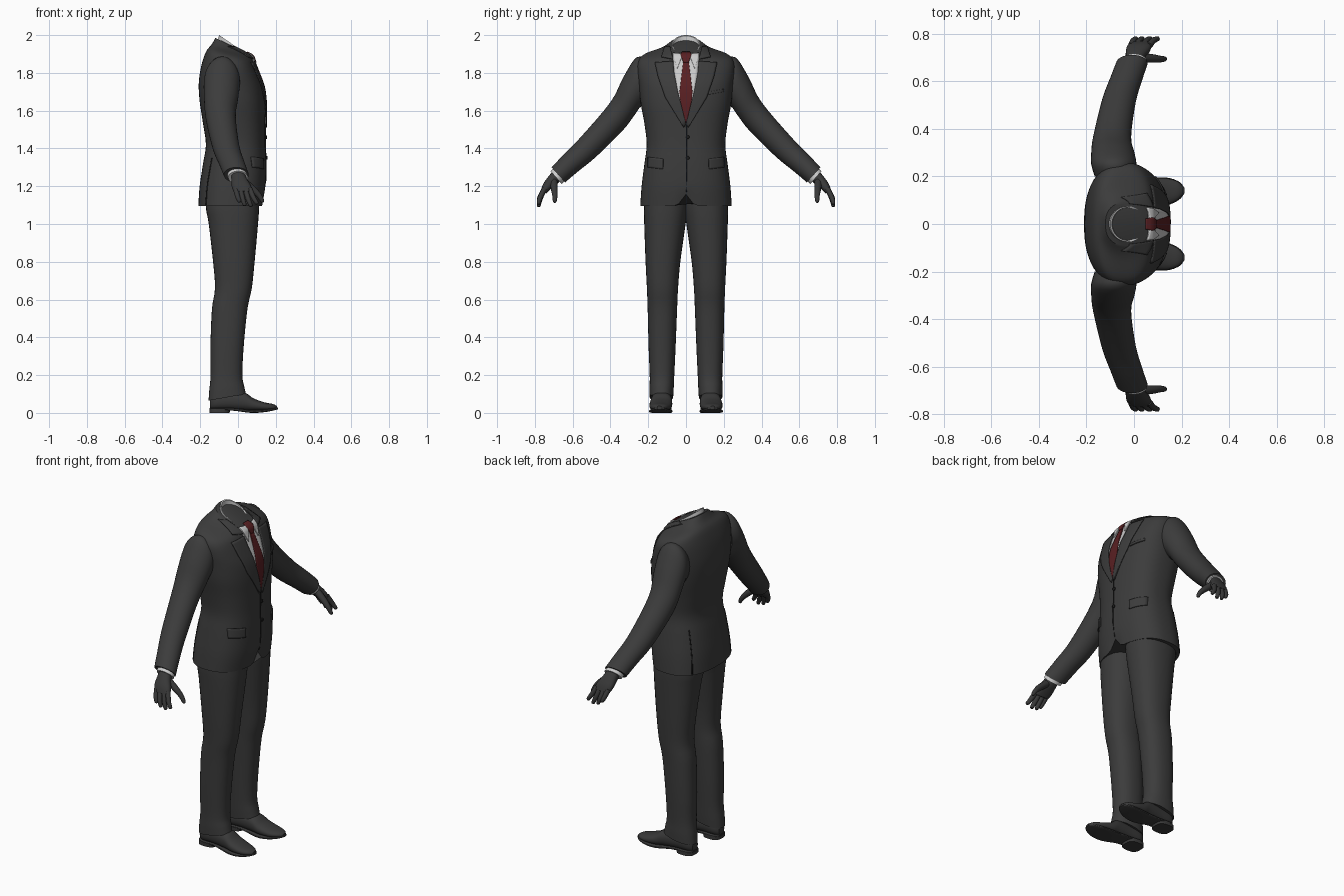
import bpy
import bmesh
import math
from mathutils import Vector
from mathutils.bvhtree import BVHTree

default_cube = bpy.data.objects.get("Cube")
if default_cube:
    bpy.data.objects.remove(default_cube, do_unlink=True)

parts = []
surfaces = []


def material(name, red, green, blue):
    mat = bpy.data.materials.new(name)
    mat.use_nodes = True
    mat.diffuse_color = (red, green, blue, 1)
    shader = mat.node_tree.nodes["Principled BSDF"]
    shader.inputs["Base Color"].default_value = (red, green, blue, 1)
    shader.inputs["Roughness"].default_value = 0.8
    return mat


suit = material("charcoal suit", .045, .045, .045)
leather = material("dark leather", .04, .04, .04)
shirt = material("white shirt", .6, .6, .6)
silk = material("dark red silk", .1, .014, .016)
thread = material("black thread", .012, .012, .012)


def finish(name, bm, mat):
    bmesh.ops.remove_doubles(bm, verts=bm.verts, dist=0.0001)
    bmesh.ops.recalc_face_normals(bm, faces=bm.faces)
    mesh = bpy.data.meshes.new(name)
    bm.to_mesh(mesh)
    mesh.materials.append(mat)
    obj = bpy.data.objects.new(name, mesh)
    bpy.context.collection.objects.link(obj)
    parts.append(obj)
    return obj


def spline(a, b, c, d, t):
    return b + ((c - a) * t + (a * 2 - b * 5 + c * 4 - d) * t * t
                + (b * 3 - a - c * 3 + d) * t ** 3) / 2


# Cross-sections: each is a centre and two half axes
def level(back_x, back_z, front_x, front_z, y_min, y_max):
    back, front = Vector((back_x, 0, back_z)), Vector((front_x, 0, front_z))
    centre = (back + front) / 2 + Vector((0, (y_min + y_max) / 2, 0))
    return centre, (front - back) / 2, Vector((0, (y_max - y_min) / 2, 0))


def slanted(top_y, top_z, low_y, low_z, x_min, x_max):
    top, low = Vector((0, top_y, top_z)), Vector((0, low_y, low_z))
    centre = (top + low) / 2 + Vector(((x_min + x_max) / 2, 0, 0))
    return centre, (top - low) / 2, Vector(((x_max - x_min) / 2, 0, 0))


def upright(x, z_min, z_max, y, half_width):
    return (Vector((x, y, (z_min + z_max) / 2)),
            Vector((0, 0, (z_max - z_min) / 2)), Vector((0, half_width, 0)))


def loft(name, rings, mat, power=2.0, side=1, segments=32, steps=4, shape=None):
    """Skin a smooth surface over cross-sections, capped at both ends."""
    dense = []
    last = len(rings) - 1
    for i in range(last):
        four = [rings[max(0, min(last, i + k))] for k in (-1, 0, 1, 2)]
        for s in range(steps):
            dense.append([spline(*[r[k] for r in four], s / steps) for k in range(3)])
    dense.append(rings[last])
    bm = bmesh.new()
    loops = []
    for centre, u, v in dense:
        loop = []
        for k in range(segments):
            angle = math.tau * k / segments
            c, s = math.cos(angle), math.sin(angle)
            p = (centre + u * math.copysign(abs(c) ** (2 / power), c)
                 + v * math.copysign(abs(s) ** (2 / power), s))
            p.y *= side
            if shape:
                shape(p)
            loop.append(bm.verts.new(p))
        loops.append(loop)
    for a, b in zip(loops, loops[1:]):
        for k in range(segments):
            n = (k + 1) % segments
            bm.faces.new((a[k], a[n], b[n], b[k]))
    bm.faces.new(loops[0])
    bm.faces.new(loops[-1])
    return finish(name, bm, mat)


def tube(name, points, radii, mat, side):
    """Round finger along a path."""
    points = [Vector(p) for p in points]
    rings = []
    for i, (p, r) in enumerate(zip(points, radii)):
        along = (points[min(i + 1, len(points) - 1)] - points[max(i - 1, 0)]).normalized()
        u = along.cross(Vector((1, 0, 0))).normalized()
        rings.append((p, u * r, along.cross(u) * r))
    return loft(name, rings, mat, side=side, segments=12, steps=3)


def panel(name, rows, mat, side=1, lift=.003, facing=1, columns=8, steps=6):
    """Thin plate laid on the jacket; rows are (inner y, z, outer y, z)."""
    bm = bmesh.new()
    grid = []
    for a, b in zip(rows, rows[1:]):
        for s in range(steps + 1):
            y0, z0, y1, z1 = [p + (q - p) * s / steps for p, q in zip(a, b)]
            line = []
            for k in range(columns + 1):
                t = k / columns
                y, z = side * (y0 + (y1 - y0) * t), z0 + (z1 - z0) * t
                hits = [tree.ray_cast(Vector((facing, y, z)), Vector((-facing, 0, 0)))[0]
                        for tree in surfaces]
                x = max([h.x * facing for h in hits if h] or [.06])
                line.append(bm.verts.new(((x + lift) * facing, y, z)))
            grid.append(line)
    for a, b in zip(grid, grid[1:]):
        for k in range(columns):
            bm.faces.new((a[k], a[k + 1], b[k + 1], b[k]))
    bmesh.ops.dissolve_degenerate(bm, edges=bm.edges, dist=0.0001)
    obj = finish(name, bm, mat)
    solid = obj.modifiers.new("thickness", "SOLIDIFY")
    solid.thickness, solid.offset = .006, 0
    return obj


# Jacket body, with the front hem curving away from the middle
def cutaway(p):
    if p.x > 0 and abs(p.y) < .07 and p.z < 1.2:
        p.z += .06 * (1 - abs(p.y) / .07) ** 2 * (1.2 - p.z) / .1


profile = [(-.21, 1.095, .13, 1.095, .242), (-.203, 1.2, .145, 1.2, .235),
           (-.185, 1.32, .148, 1.32, .22), (-.17, 1.42, .145, 1.42, .208),
           (-.185, 1.53, .145, 1.53, .22), (-.203, 1.65, .145, 1.63, .24),
           (-.208, 1.74, .135, 1.72, .25), (-.198, 1.82, .115, 1.78, .258),
           (-.182, 1.88, .095, 1.83, .255), (-.165, 1.92, .083, 1.86, .225),
           (-.14, 1.95, .075, 1.885, .14), (-.12, 1.985, .06, 1.9, .09)]
jacket = loft("jacket", [level(a, b, c, d, -w, w) for a, b, c, d, w in profile],
              suit, power=2.5, segments=64, shape=cutaway)

# Shirt collar with an open rim and a dark stop inside
collar = loft("shirt_collar", [level(-.118, 1.93, .062, 1.83, -.075, .075),
                               level(-.1, 2, .046, 1.9, -.075, .075),
                               level(-.093, 1.996, .039, 1.9, -.069, .069),
                               level(-.09, 1.96, .04, 1.87, -.068, .068)],
              shirt, steps=1, segments=48)
loft("neck_stop", [level(-.091, 1.962, .041, 1.872, -.069, .069),
                   level(-.091, 1.968, .041, 1.878, -.069, .069)], suit, steps=1)

for part in (jacket, collar):
    surfaces.append(BVHTree.FromPolygons([v.co for v in part.data.vertices],
                                         [p.vertices for p in part.data.polygons]))

# Shirt front, tie and fastening
panel("shirt_front", [(-w, z, w, z) for w, z in
                      ((.07, 1.9), (.062, 1.8), (.045, 1.7), (.002, 1.53))], shirt, lift=.001)
panel("tie_blade", [(-w, z, w, z) for w, z in
                    ((.014, 1.865), (.034, 1.7), (.03, 1.65), (.002, 1.535))], silk, lift=.006)
panel("tie_knot", [(-w, z, w, z) for w, z in
                   ((.022, 1.91), (.028, 1.895), (.014, 1.855))], silk, lift=.01)
panel("front_seam", [(0, 1.53, .004, 1.53), (0, 1.17, .004, 1.17)], thread, lift=0, columns=1)
for name, z in (("upper_button", 1.46), ("lower_button", 1.35)):
    panel(name, [(.01 - w, z + h, .01 + w, z + h) for w, h in
                 ((.004, .009), (.009, .004), (.009, -.004), (.004, -.009))],
          thread, lift=.005, columns=2, steps=1)
panel("chest_pocket", [(.12, 1.7, .2, 1.715), (.12, 1.685, .2, 1.7)], suit)

for label, side in (("left", 1), ("right", -1)):
    # Lapels, collar points, pocket flaps and vents
    panel(label + "_collar_point", [(.012, 1.9, .068, 1.905), (.03, 1.865, .063, 1.87),
                                    (.045, 1.825, .048, 1.825)], shirt, side, lift=.007)
    panel(label + "_jacket_collar", [(.085, 1.94, .112, 1.94), (.068, 1.872, .13, 1.885)],
          suit, side, lift=.005)
    panel(label + "_lapel", [(.068, 1.862, .165, 1.855), (.062, 1.8, .148, 1.78),
                             (.043, 1.7, .11, 1.67), (0, 1.53, .012, 1.51)],
          suit, side, lift=.006)
    panel(label + "_pocket_flap", [(.12, 1.345, .2, 1.355), (.122, 1.29, .202, 1.3)],
          suit, side, lift=.004)
    panel(label + "_back_vent", [(.165, 1.35, .169, 1.35), (.18, 1.1, .185, 1.1)],
          thread, side, lift=0, facing=-1, columns=1)

    # Sleeve and shirt cuff
    loft(label + "_sleeve", [slanted(.2, 1.87, .2, 1.63, -.165, 0),
                             slanted(.262, 1.882, .24, 1.62, -.18, .01),
                             slanted(.33, 1.78, .27, 1.58, -.18, .002),
                             slanted(.4, 1.645, .335, 1.495, -.172, -.012),
                             slanted(.56, 1.457, .475, 1.357, -.135, .008),
                             slanted(.65, 1.365, .572, 1.278, -.1, .035),
                             slanted(.712, 1.3, .64, 1.22, -.075, .057)], suit, side=side)
    loft(label + "_shirt_cuff", [slanted(.695, 1.302, .635, 1.232, -.06, .046),
                                 slanted(.717, 1.28, .658, 1.212, -.052, .053)],
         shirt, side=side, steps=1)

    # Gloved hand
    loft(label + "_palm", [slanted(.7, 1.285, .66, 1.235, -.035, .035),
                           slanted(.73, 1.25, .685, 1.21, -.035, .05),
                           slanted(.757, 1.21, .715, 1.185, -.033, .07),
                           slanted(.77, 1.175, .74, 1.162, -.022, .074)],
         leather, power=2.4, side=side, segments=20)
    fingers = (("little", -.012, .008, .06), ("ring", .013, .035, .078),
               ("middle", .039, .068, .083), ("index", .063, .1, .07))
    for finger, base, tip, length in fingers:
        tube(label + "_" + finger + "_finger",
             [(base, .75, 1.185), ((base + tip) / 2, .772, 1.175 - length / 2),
              (tip, .78, 1.18 - length), (tip, .779, 1.174 - length)],
             (.014, .013, .01, .003), leather, side)
    tube(label + "_thumb", [(.03, .7, 1.225), (.078, .697, 1.185), (.112, .694, 1.15),
                            (.13, .695, 1.12), (.132, .695, 1.113)],
         (.02, .018, .014, .01, .003), leather, side)

    # Trouser leg with a slanted hem
    loft(label + "_trouser_leg", [level(-.165, 1.2, .115, 1.2, -.01, .215),
                                  level(-.17, 1.09, .112, 1.09, -.01, .222),
                                  level(-.155, 1, .106, 1, .002, .221),
                                  level(-.132, .8, .088, .8, .03, .214),
                                  level(-.122, .66, .073, .66, .042, .207),
                                  level(-.138, .55, .05, .55, .047, .203),
                                  level(-.146, .35, .03, .35, .055, .198),
                                  level(-.145, .2, .023, .2, .062, .192),
                                  level(-.152, .12, .033, .14, .065, .193),
                                  level(-.156, .065, .042, .1, .068, .192)],
         suit, power=2.3, side=side)

    # Shoe, sole and heel
    loft(label + "_shoe", [upright(-.148, .02, .08, .125, .025),
                           upright(-.12, .015, .105, .126, .045),
                           upright(-.04, .015, .115, .128, .05),
                           upright(.035, .01, .108, .13, .056),
                           upright(.08, .008, .078, .133, .06),
                           upright(.14, .01, .056, .137, .055),
                           upright(.185, .014, .047, .14, .038),
                           upright(.207, .02, .036, .141, .014)], leather, 2.3, side)
    loft(label + "_sole", [upright(-.15, .015, .027, .125, .028),
                           upright(-.115, .015, .027, .126, .05),
                           upright(-.03, .012, .026, .128, .047),
                           upright(.07, 0, .016, .132, .061),
                           upright(.14, .004, .018, .137, .058),
                           upright(.19, .013, .025, .14, .038),
                           upright(.212, .019, .028, .141, .012)], leather, 4, side)
    loft(label + "_heel", [level(-.152, 0, -.045, 0, .076, .176),
                           level(-.152, .02, -.04, .02, .076, .176)],
         leather, 3, side, steps=1)

# Smooth shading that keeps sharp hems
bpy.ops.object.select_all(action="DESELECT")
for part in parts:
    part.select_set(True)
bpy.context.view_layer.objects.active = jacket
bpy.ops.object.shade_smooth_by_angle(angle=math.radians(40))
